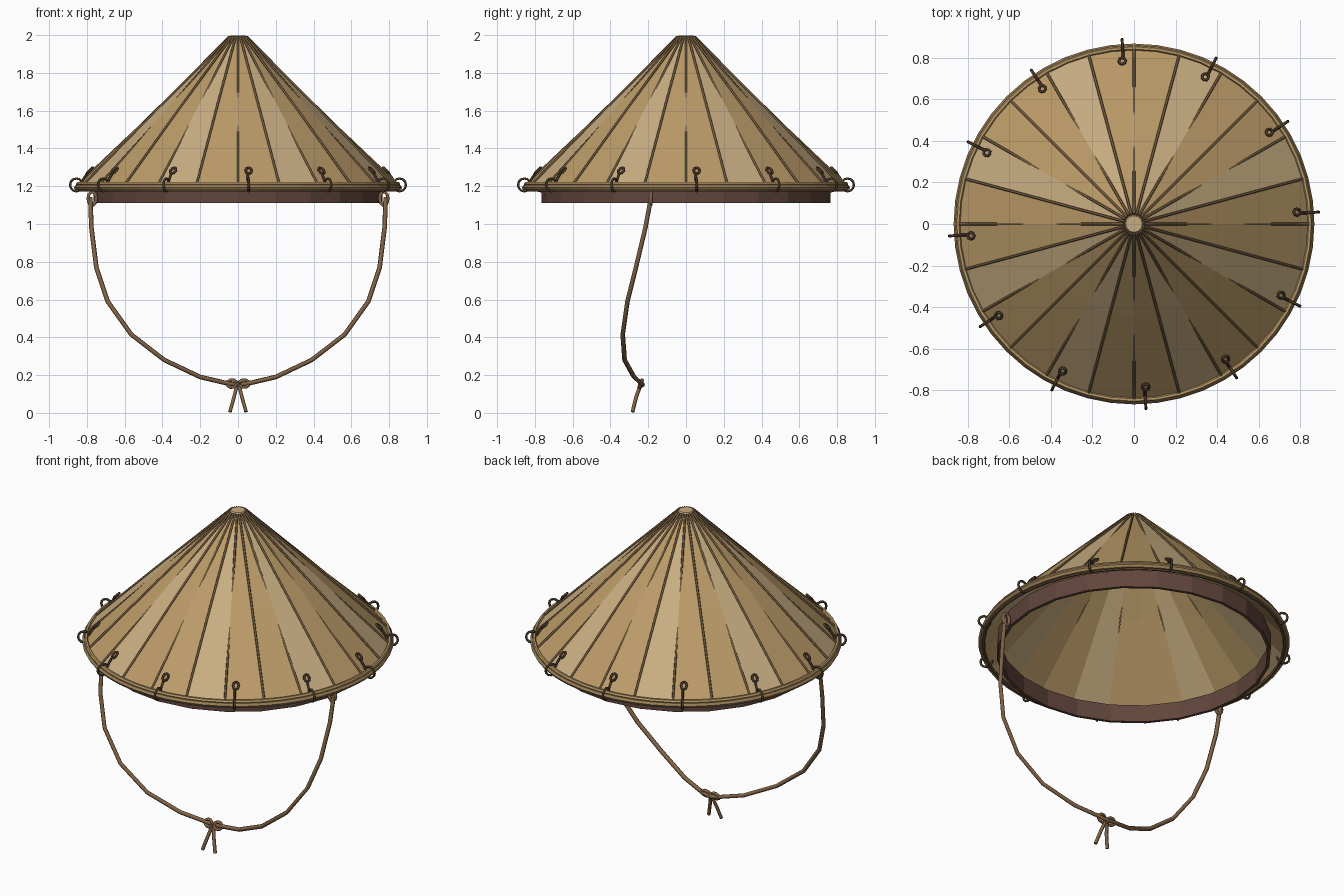
import bpy, bmesh
from math import sin, cos, pi, radians
from mathutils import Vector

if "Cube" in bpy.data.objects:
    bpy.data.objects.remove(bpy.data.objects["Cube"])


def material(name, rgb):
    m = bpy.data.materials.new(name)
    m.diffuse_color = (*rgb, 1)
    m.use_nodes = True
    m.node_tree.nodes["Principled BSDF"].inputs["Base Color"].default_value = m.diffuse_color
    return m


TAN = material("tan_straw", (0.50, 0.33, 0.14))
LIGHT = material("light_straw", (0.58, 0.42, 0.22))
RIM = material("rim_cane", (0.36, 0.23, 0.10))
RIB = material("rib_cane", (0.16, 0.10, 0.045))
TIE = material("dark_tie", (0.065, 0.038, 0.022))
BAND = material("band_leather", (0.12, 0.06, 0.045))
CORD = material("chin_cord", (0.22, 0.125, 0.06))


def polar(r, a, z):
    return Vector((r * cos(a), r * sin(a), z))


def lathe(name, profile, n, mats, thickness):
    """Flat-faced revolved sheet, thickened inward."""
    bm = bmesh.new()
    rings = [[bm.verts.new(polar(r, 2 * pi * i / n, z)) for i in range(n)] for r, z in profile]
    for lo, hi in zip(rings, rings[1:]):
        for i in range(n):
            j = (i + 1) % n
            f = bm.faces.new((lo[i], lo[j], hi[j], hi[i]))
            f.material_index = 1 if len(mats) > 1 and i % 3 == 1 else 0
    me = bpy.data.meshes.new(name)
    bm.to_mesh(me)
    bm.free()
    for m in mats:
        me.materials.append(m)
    ob = bpy.data.objects.new(name, me)
    bpy.context.collection.objects.link(ob)
    sol = ob.modifiers.new("thickness", "SOLIDIFY")
    sol.thickness = thickness
    sol.offset = -1
    return ob


def tube(name, paths, radius, mat, cyclic=False):
    """One mesh of round tubes along the given paths."""
    cu = bpy.data.curves.new(name, "CURVE")
    cu.dimensions = "3D"
    cu.bevel_depth = radius
    cu.bevel_resolution = 1
    cu.use_fill_caps = True
    for path in paths:
        sp = cu.splines.new("POLY")
        sp.points.add(len(path) - 1)
        for p, co in zip(sp.points, path):
            p.co = (*co, 1)
        sp.use_cyclic_u = cyclic
    cu.materials.append(mat)
    ob = bpy.data.objects.new(name, cu)
    bpy.context.collection.objects.link(ob)
    bpy.ops.object.select_all(action="DESELECT")
    ob.select_set(True)
    bpy.context.view_layer.objects.active = ob
    bpy.ops.object.convert(target="MESH")
    return bpy.context.object


def loop(centre, u, v, ru, rv, n=10):
    return [Vector(centre) + Vector(u) * ru * cos(2 * pi * i / n) + Vector(v) * rv * sin(2 * pi * i / n)
            for i in range(n)]


# Cone of straw panels, every third one lighter
lathe("straw_cone", [(0.855, 1.195), (0.45, 1.597), (0.045, 1.985)], 24, [TAN, LIGHT], 0.012)

# Crown cap
bpy.ops.mesh.primitive_cone_add(vertices=12, radius1=0.055, radius2=0.04, depth=0.03,
                                location=(0, 0, 1.983))
cap = bpy.context.object
cap.name = "crown_cap"
cap.data.materials.append(LIGHT)

# Ribs along every seam, bowing into the straw halfway on every other seam
ribs = []
for i in range(24):
    a = radians(15 * i)
    sink = 0.008 if i % 2 == 0 else 0.0
    ribs.append([polar(0.853, a, 1.204), polar(0.45 - sink, a, 1.601 - sink), polar(0.047, a, 1.992)])
tube("seam_ribs", ribs, 0.0065, RIB)

# Double cane rim
for name, r, z, minor, mat in (("rim_outer", 0.852, 1.193, 0.016, RIM),
                               ("rim_upper", 0.847, 1.212, 0.011, TAN),
                               ("rim_lower", 0.840, 1.182, 0.010, RIB)):
    bpy.ops.mesh.primitive_torus_add(major_radius=r, minor_radius=minor, major_segments=48,
                                     minor_segments=6, location=(0, 0, z))
    ob = bpy.context.object
    ob.name = name
    ob.data.materials.append(mat)

# Rim ties: a ring around the rim with a knotted loop lying on the cone
rings, knots, stems = [], [], []
up = Vector((0, 0, 1))
for k in range(12):
    a = radians(3.7 + 30 * k)
    out = polar(1, a, 0)
    side = polar(1, a + pi / 2, 0)
    slope = (up - out).normalized()
    rings.append(loop(polar(0.857, a, 1.207), out, up, 0.034, 0.034, 12))
    knots.append(loop(polar(0.787, a, 1.283) + side * 0.006, slope, side, 0.022, 0.016, 8))
    stems.append([polar(0.828, a, 1.226), polar(0.813, a, 1.25), polar(0.800, a, 1.268)])
tube("rim_tie_rings", rings, 0.007, TIE, True)
tube("rim_tie_knots", knots, 0.007, TIE, True)
tube("rim_tie_stems", stems, 0.007, TIE)

# Inner head band
lathe("head_band", [(0.765, 1.11), (0.765, 1.215)], 24, [BAND], 0.018)

# Chin cord, loops through the band, bow and tails
half = [(0.782, -0.185, 1.14), (0.776, -0.215, 0.98), (0.75, -0.265, 0.77), (0.69, -0.31, 0.59),
        (0.565, -0.335, 0.415), (0.39, -0.325, 0.28), (0.2, -0.275, 0.19), (0.05, -0.235, 0.155)]
mirror = [(-x, y, z) for x, y, z in half]
tube("chin_cord", [half + [(0, -0.23, 0.148)] + mirror[::-1]], 0.0125, CORD)
tube("cord_band_loops", [loop((s * 0.772, -0.187, 1.135), (1, 0, 0), (0, 0, 1), 0.022, 0.035)
                         for s in (-1, 1)], 0.010, CORD, True)
tube("bow_loops", [loop((s * 0.032, -0.24, 0.155), (1, 0.1 * s, 0), (0, 0.4, 1), 0.026, 0.02)
                   for s in (-1, 1)], 0.009, CORD, True)
tube("cord_tails", [[(s * 0.004, -0.24, 0.15), (s * 0.022, -0.265, 0.08), (s * 0.043, -0.283, 0.005)]
                    for s in (-1, 1)], 0.010, CORD)
bpy.ops.mesh.primitive_ico_sphere_add(subdivisions=1, radius=0.02, location=(0, -0.238, 0.15))
bpy.context.object.name = "bow_knot"
bpy.context.object.data.materials.append(CORD)
